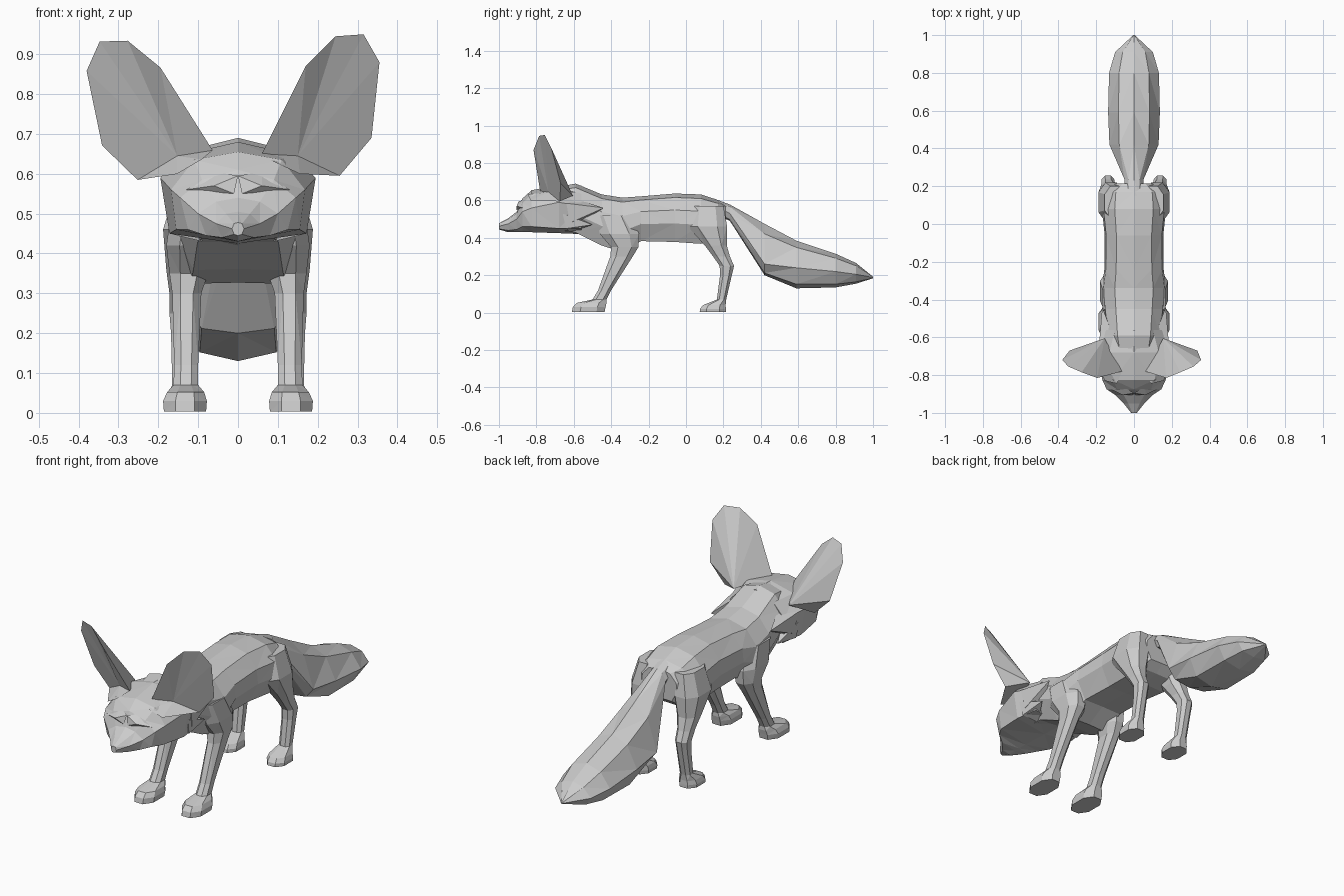
import bpy, bmesh
from mathutils import Vector, Matrix

if "Cube" in bpy.data.objects:
    bpy.data.objects.remove(bpy.data.objects["Cube"])


def finish(name, bm, mirror=False):
    """Turn a bmesh into a flat-shaded object, optionally mirrored in x."""
    bmesh.ops.recalc_face_normals(bm, faces=bm.faces)
    bmesh.ops.triangulate(bm, faces=[f for f in bm.faces])
    mesh = bpy.data.meshes.new(name)
    bm.to_mesh(mesh)
    bm.free()
    ob = bpy.data.objects.new(name, mesh)
    bpy.context.collection.objects.link(ob)
    if mirror:
        mod = ob.modifiers.new("mirror", 'MIRROR')
        mod.use_mirror_merge = False
    return ob


def loft(name, rings, mirror=False):
    """Skin a list of equal-length point rings and cap both ends."""
    bm = bmesh.new()
    vs = [[bm.verts.new(p) for p in r] for r in rings]
    n = len(vs[0])
    for a, b in zip(vs, vs[1:]):
        for i in range(n):
            j = (i + 1) % n
            bm.faces.new((a[i], a[j], b[j], b[i]))
    bm.faces.new(vs[0])
    bm.faces.new(vs[-1])
    return finish(name, bm, mirror)


def sym_ring(y, half):
    """Full ring at y from a right-half profile running top to bottom."""
    left = [(-x, y, z) for x, z in half[-2:0:-1]]
    return [(x, y, z) for x, z in half] + left


def leg_ring(z, y0, y1, x0, x1):
    """Eight-sided chamfered ring at height z."""
    cx, cy = (x1 - x0) * 0.28, (y1 - y0) * 0.25
    return [(x0 + cx, y0, z), (x1 - cx, y0, z), (x1, y0 + cy, z), (x1, y1 - cy, z),
            (x1 - cx, y1, z), (x0 + cx, y1, z), (x0, y1 - cy, z), (x0, y0 + cy, z)]


def solid(name, points, mirror=False):
    """Convex solid around a few points."""
    bm = bmesh.new()
    for p in points:
        bm.verts.new(p)
    bmesh.ops.convex_hull(bm, input=bm.verts[:])
    return finish(name, bm, mirror)


# Body: y, top, bottom, half width
body = [(-.70, .67, .44, .12), (-.59, .69, .42, .145), (-.45, .632, .35, .16),
        (-.34, .615, .315, .17), (-.24, .622, .375, .157), (-.06, .637, .37, .155),
        (.08, .632, .36, .17), (.17, .602, .38, .16), (.215, .575, .42, .10)]
rings = []
for y, t, b, w in body:
    h = t - b
    rings.append(sym_ring(y, [(0, t), (w * .6, t - h * .08), (w * .95, t - h * .33),
                              (w, t - h * .6), (w * .7, b + h * .03), (0, b + h * .04)]))
loft("body", rings)

# Head: half profiles from nose to nape
head = [(-1.0, [(0, .478), (.01, .475), (.015, .462), (.01, .448), (0, .445)]),
        (-.95, [(0, .505), (.03, .50), (.055, .475), (.04, .44), (0, .43)]),
        (-.905, [(0, .54), (.055, .53), (.10, .50), (.08, .445), (0, .43)]),
        (-.875, [(0, .61), (.09, .585), (.145, .54), (.125, .46), (0, .43)]),
        (-.825, [(0, .655), (.11, .635), (.168, .56), (.155, .46), (0, .43)]),
        (-.68, [(0, .68), (.13, .65), (.195, .59), (.172, .45), (0, .425)]),
        (-.56, [(0, .68), (.10, .64), (.165, .57), (.155, .45), (0, .42)])]
loft("head", [sym_ring(y, h) for y, h in head])

# Brow ridges and cheek ruffs
solid("brow", [(.01, -.905, .55), (.13, -.872, .56), (.06, -.905, .57), (.06, -.86, .605),
               (.0, -.895, .595)], True)
solid("cheek_ruff", [(.10, -.62, .62), (.185, -.64, .585), (.175, -.62, .48),
                     (.10, -.60, .46), (.168, -.44, .56)], True)
solid("lower_ruff", [(.10, -.64, .54), (.18, -.66, .53), (.172, -.64, .45),
                     (.09, -.62, .43), (.165, -.50, .47)], True)

# Ears: a rim joined to a hollow point in front and a ridge behind
rim = [(.06, -.78, .65), (.17, -.815, .87), (.245, -.785, .945), (.315, -.755, .95),
       (.355, -.72, .88), (.335, -.67, .69), (.255, -.675, .595), (.155, -.83, .60),
       (.09, -.845, .63)]


def ear(name, side, tilt):
    bm = bmesh.new()
    vs = [bm.verts.new(p) for p in rim]
    hollow = bm.verts.new((.15, -.735, .645))
    back = bm.verts.new((.155, -.605, .625))
    for i in range(len(vs)):
        a, b = vs[i], vs[(i + 1) % len(vs)]
        bm.faces.new((a, b, hollow))
        bm.faces.new((b, a, back))
    pivot = Vector((.15, 0, .62))
    bmesh.ops.rotate(bm, cent=pivot, matrix=Matrix.Rotation(tilt, 3, 'Y'), verts=bm.verts[:])
    bmesh.ops.scale(bm, vec=(side, 1, 1), verts=bm.verts[:])
    finish(name, bm)


ear("right_ear", 1, 0)
ear("left_ear", -1, .1)

# Legs with paws: z, back/front y limits, inner/outer x limits
front = [(.52, -.49, -.30, .05, .165), (.42, -.46, -.25, .06, .18),
         (.35, -.40, -.255, .075, .172), (.30, -.405, -.285, .092, .165),
         (.12, -.47, -.40, .10, .16), (.07, -.50, -.425, .10, .162),
         (.052, -.585, -.425, .085, .178), (.03, -.605, -.43, .078, .188),
         (.004, -.61, -.435, .08, .186)]
hind = [(.57, .03, .20, .05, .155), (.46, .01, .22, .055, .188),
        (.36, .10, .218, .08, .18), (.30, .145, .235, .10, .172),
        (.25, .18, .257, .105, .172), (.20, .182, .245, .107, .168),
        (.07, .165, .215, .107, .165), (.04, .09, .212, .09, .18),
        (.02, .075, .213, .085, .186), (.003, .073, .213, .087, .184)]
loft("front_leg", [leg_ring(*r) for r in front], True)
loft("hind_leg", [leg_ring(*r) for r in hind], True)

# Tail: y, top, side height, bottom, half width
tail = [(.15, .61, .575, .53, .05), (.235, .578, .53, .49, .05), (.42, .475, .26, .20, .13),
        (.59, .385, .24, .13, .137), (.80, .315, .22, .135, .132),
        (.91, .265, .205, .155, .10), (1.0, .192, .188, .184, .004)]
loft("tail", [sym_ring(y, [(0, t), (w * .6, t - (t - s) * .25), (w, s),
                           (w * .7, b + (s - b) * .2), (0, b)])
              for y, t, s, b, w in tail])
